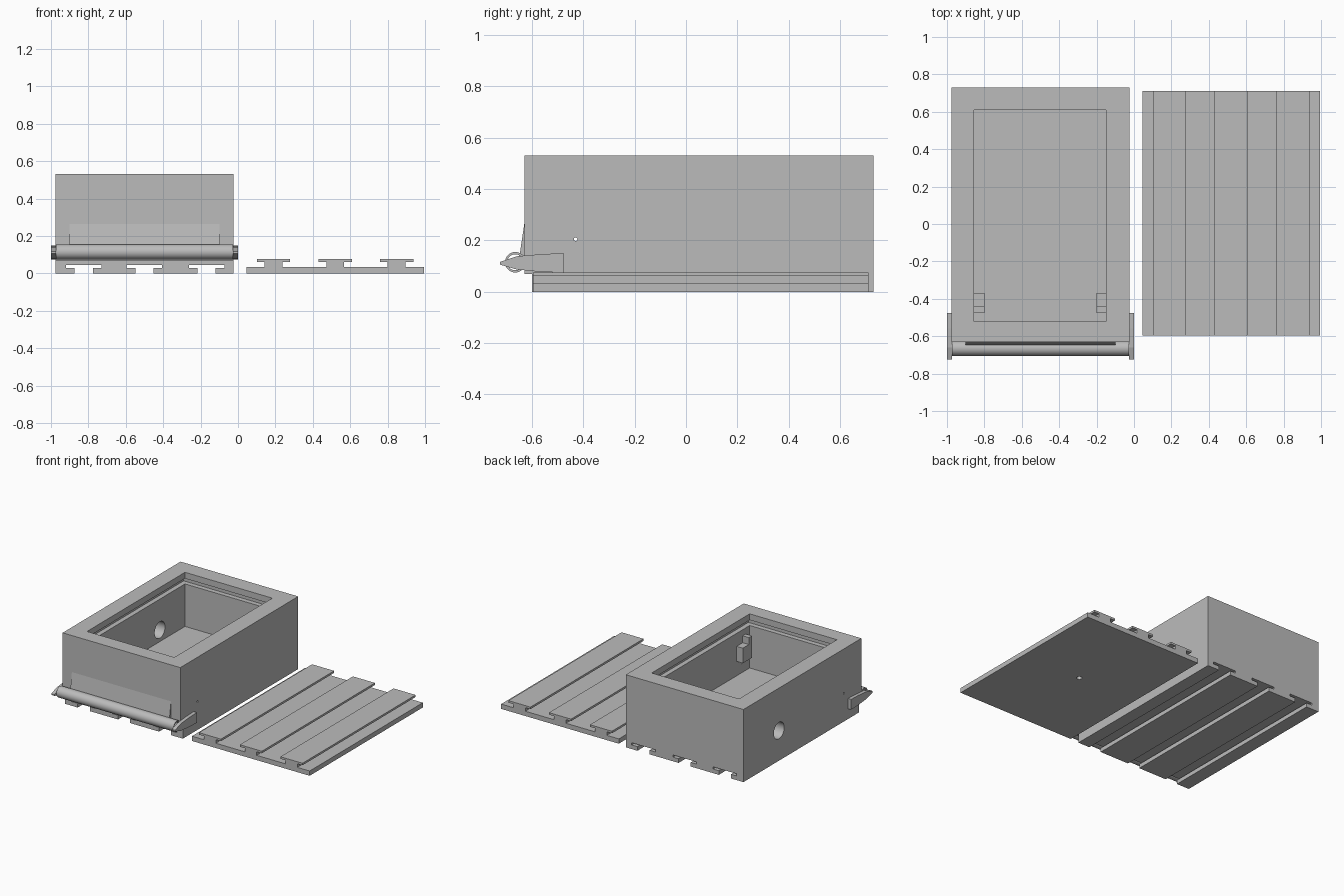
import bpy, bmesh, math
from mathutils import Matrix

cube = bpy.data.objects.get("Cube")
if cube:
    bpy.data.objects.remove(cube)

grey = bpy.data.materials.new("plain_grey")
grey.use_nodes = True
grey.diffuse_color = (0.5, 0.5, 0.5, 1)
grey.node_tree.nodes["Principled BSDF"].inputs["Base Color"].default_value = (0.5, 0.5, 0.5, 1)


def finish(name, bm):
    bmesh.ops.recalc_face_normals(bm, faces=bm.faces)
    mesh = bpy.data.meshes.new(name)
    bm.to_mesh(mesh)
    bm.free()
    mesh.materials.append(grey)
    ob = bpy.data.objects.new(name, mesh)
    bpy.context.collection.objects.link(ob)
    return ob


def box(name, x, y, z):
    bm = bmesh.new()
    bmesh.ops.create_cube(bm, size=1)
    for v in bm.verts:
        for i, (lo, hi) in enumerate((x, y, z)):
            v.co[i] = lo if v.co[i] < 0 else hi
    return finish(name, bm)


def prism(name, points, axis, lo, hi):
    """Extrude a profile along x (points are y, z) or along y (points are x, z)."""
    bm = bmesh.new()
    place = (lambda a, b: (lo, a, b)) if axis == "x" else (lambda a, b: (a, lo, b))
    face = bm.faces.new([bm.verts.new(place(a, b)) for a, b in points])
    new = bmesh.ops.extrude_face_region(bm, geom=[face])["geom"]
    move = (hi - lo, 0, 0) if axis == "x" else (0, hi - lo, 0)
    bmesh.ops.translate(bm, vec=move, verts=[g for g in new if isinstance(g, bmesh.types.BMVert)])
    return finish(name, bm)


def rod(name, radius, centre, length, axis="X", sides=48):
    bm = bmesh.new()
    turn = Matrix.Rotation(math.pi / 2, 4, "Y") if axis == "X" else Matrix()
    bmesh.ops.create_cone(bm, cap_ends=True, segments=sides, radius1=radius, radius2=radius,
                          depth=length, matrix=Matrix.Translation(centre) @ turn)
    return finish(name, bm)


def select(ob):
    bpy.ops.object.select_all(action="DESELECT")
    ob.select_set(True)
    bpy.context.view_layer.objects.active = ob


def cut(target, cutter):
    mod = target.modifiers.new("cut", "BOOLEAN")
    mod.operation = "DIFFERENCE"
    mod.solver = "EXACT"
    mod.object = cutter
    select(target)
    bpy.ops.object.modifier_apply(modifier=mod.name)
    bpy.data.objects.remove(cutter)


def smooth(ob):
    select(ob)
    bpy.ops.object.shade_smooth_by_angle(angle=math.radians(30))


def tee(cx, stem, flange, z0, z1, z2):
    """T-shaped profile, used for rails and their slots."""
    right = [(stem, z0), (stem, z1), (flange, z1), (flange, z2)]
    return [(cx + a, z) for a, z in right] + [(cx - a, z) for a, z in reversed(right)]


# Open box with a hollow and a groove for a sliding lid
body = box("box_body", (-0.975, -0.025), (-0.63, 0.73), (0, 0.53))
cut(body, box("cavity", (-0.855, -0.15), (-0.52, 0.61), (0.135, 0.7)))
cut(body, box("lid_groove", (-0.89, -0.115), (-0.555, 0.645), (0.445, 0.485)))
cut(body, box("front_step", (-1.1, 0.1), (-0.8, -0.6), (-0.1, 0.07)))

# T slots along the underside
for cx in (-0.825, -0.5, -0.168):
    cut(body, prism("slot", tee(cx, 0.049, 0.095, -0.05, 0.03, 0.046), "y", -1, 1))

# Cable hole in one side wall, pin holes through both walls
cut(body, rod("cable_hole", 0.06, (-0.92, 0.32, 0.22), 0.3))
cut(body, rod("pin_hole", 0.007, (-0.5, -0.43, 0.205), 1.2, sides=12))
smooth(body)

# Stepped blocks on the inner walls
step = [(-0.475, 0.24), (-0.37, 0.24), (-0.37, 0.35), (-0.44, 0.35), (-0.44, 0.4), (-0.475, 0.4)]
for side, lo, hi in (("right", -0.856, -0.8), ("left", -0.2, -0.149)):
    prism(side + "_inner_block", step, "x", lo, hi)

# Sloped wedge on the front wall
prism("front_wedge", [(-0.629, 0.27), (-0.65, 0.13), (-0.629, 0.1)], "x", -0.9, -0.1)

# Hollow roller across the front
roller = rod("front_roller", 0.04, (-0.5, -0.665, 0.115), 0.945)
cut(roller, rod("roller_bore", 0.031, (-0.5, -0.665, 0.115), 1.2))
smooth(roller)

# Pointed side arms holding the roller
arm = [(-0.475, 0.075), (-0.475, 0.15), (-0.56, 0.147), (-0.66, 0.138), (-0.725, 0.116),
       (-0.725, 0.106), (-0.66, 0.087), (-0.56, 0.077)]
for side, lo, hi in (("right", -1.0, -0.974), ("left", -0.026, 0.0)):
    prism(side + "_arm", arm, "x", lo, hi)

# Mounting plate with three T rails in one profile
profile = [(0.045, 0), (0.995, 0), (0.995, 0.035)]
for cx in (0.848, 0.52, 0.19):
    profile += tee(cx, 0.048, 0.089, 0.035, 0.061, 0.076)
profile.append((0.045, 0.035))
plate = prism("mounting_plate", profile, "y", -0.595, 0.71)
cut(plate, rod("plate_hole", 0.018, (0.52, 0.0575, 0), 0.05, axis="Z", sides=24))
